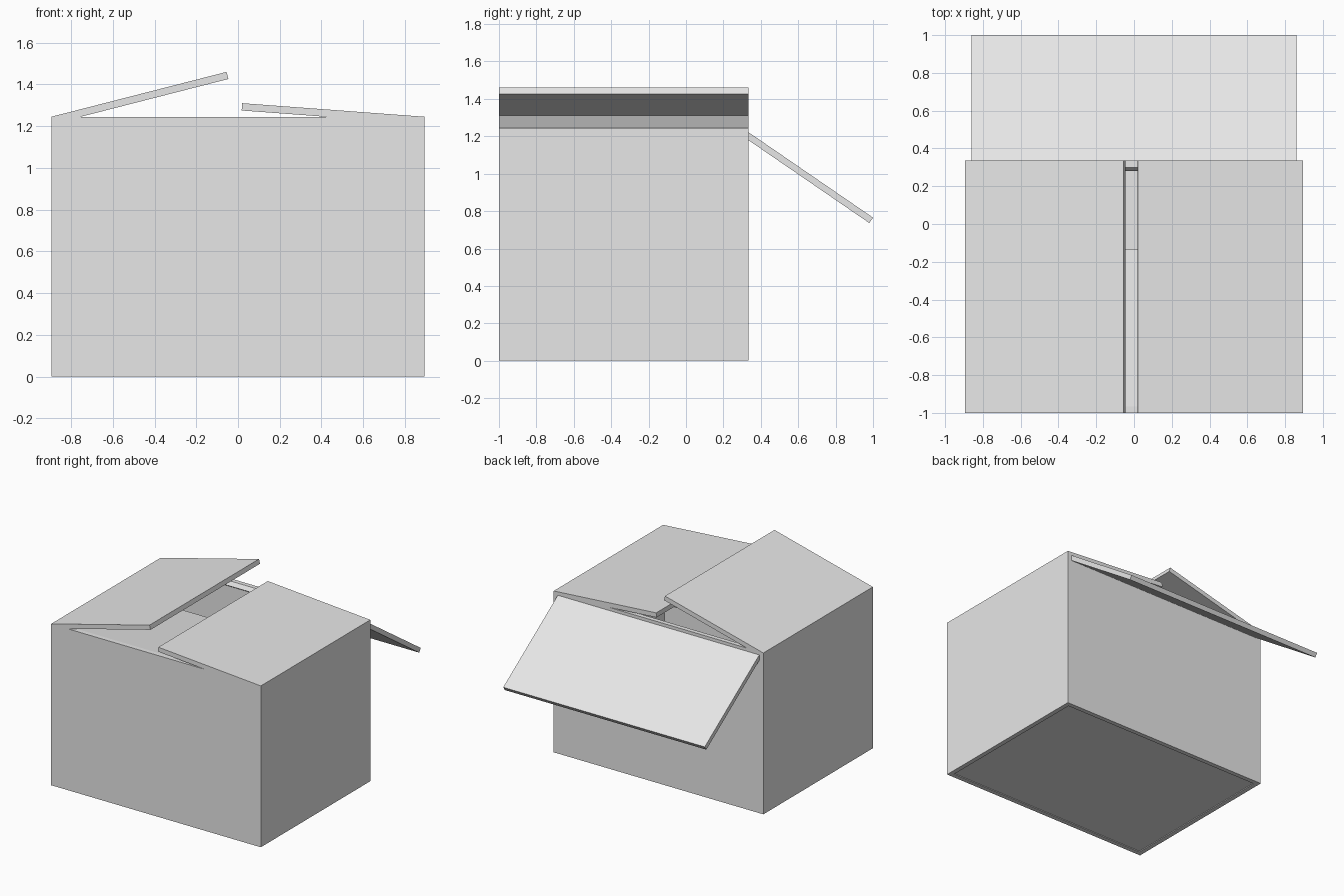
import bpy
from math import atan2, hypot
from mathutils import Matrix, Vector

cube = bpy.data.objects.get("Cube")
if cube:
    bpy.data.objects.remove(cube, do_unlink=True)

WIDTH, HEIGHT, T = 0.895, 1.245, 0.035   # half width, wall height, board thickness
FRONT, BACK = -1.0, 0.335

card = bpy.data.materials.new("pale_grey_card")
card.use_nodes = True
grey = (0.8, 0.8, 0.8, 1)
card.diffuse_color = grey
card.node_tree.nodes["Principled BSDF"].inputs["Base Color"].default_value = grey


def mesh_object(name, verts, faces):
    mesh = bpy.data.meshes.new(name)
    mesh.from_pydata(verts, [], faces)
    mesh.materials.append(card)
    obj = bpy.data.objects.new(name, mesh)
    bpy.context.collection.objects.link(obj)
    return obj


def slab(name, low, high):
    """Axis-aligned board between two corners."""
    verts = [(x, y, z) for z in (low[2], high[2])
             for x, y in ((low[0], low[1]), (high[0], low[1]),
                          (high[0], high[1]), (low[0], high[1]))]
    faces = [(3, 2, 1, 0), (4, 5, 6, 7)]
    faces += [(i, (i + 1) % 4, (i + 1) % 4 + 4, i + 4) for i in range(4)]
    return mesh_object(name, verts, faces)


def flap(name, hinge, tip, span):
    """Board whose upper face runs from the hinge to the tip, hanging below it."""
    hinge, tip = Vector(hinge), Vector(tip)
    along = (tip - hinge).normalized()
    side = Vector((0, 0, 1)).cross(along).normalized()
    up = along.cross(side)
    obj = slab(name, (0, -span / 2, -T), ((tip - hinge).length, span / 2, 0))
    frame = Matrix((along, side, up)).transposed().to_4x4()
    obj.matrix_world = Matrix.Translation(hinge) @ frame
    return obj


# Walls as one square tube, open at top and bottom
def ring(inset, z):
    x, a, b = WIDTH - inset, FRONT + inset, BACK - inset
    return [(-x, a, z), (x, a, z), (x, b, z), (-x, b, z)]


verts = ring(0, 0) + ring(0, HEIGHT) + ring(T, HEIGHT) + ring(T, 0)
faces = [(r * 4 + i, r * 4 + (i + 1) % 4,
          (r + 1) % 4 * 4 + (i + 1) % 4, (r + 1) % 4 * 4 + i)
         for r in range(4) for i in range(4)]
mesh_object("box_walls", verts, faces)

# Floor panel set just inside the bottom rim
slab("box_floor", (T - WIDTH, FRONT + T, 0.006), (WIDTH - T, BACK - T, 0.006 + T))

# Side flaps propped half open, full depth of the box
mid, depth = (FRONT + BACK) / 2, BACK - FRONT
flap("right_flap", (-WIDTH, mid, HEIGHT), (-0.055, mid, 1.46), depth)
flap("left_flap", (WIDTH, mid, HEIGHT), (0.02, mid, 1.31), depth)

# Front flap tucked into the box, back flap hanging outside
inner = 2 * (WIDTH - T)
flap("front_flap", (0, FRONT + T, HEIGHT), (0, -0.135, 1.16), inner)
flap("back_flap", (0, BACK - T, HEIGHT), (0, 1.0, 0.765), inner)
